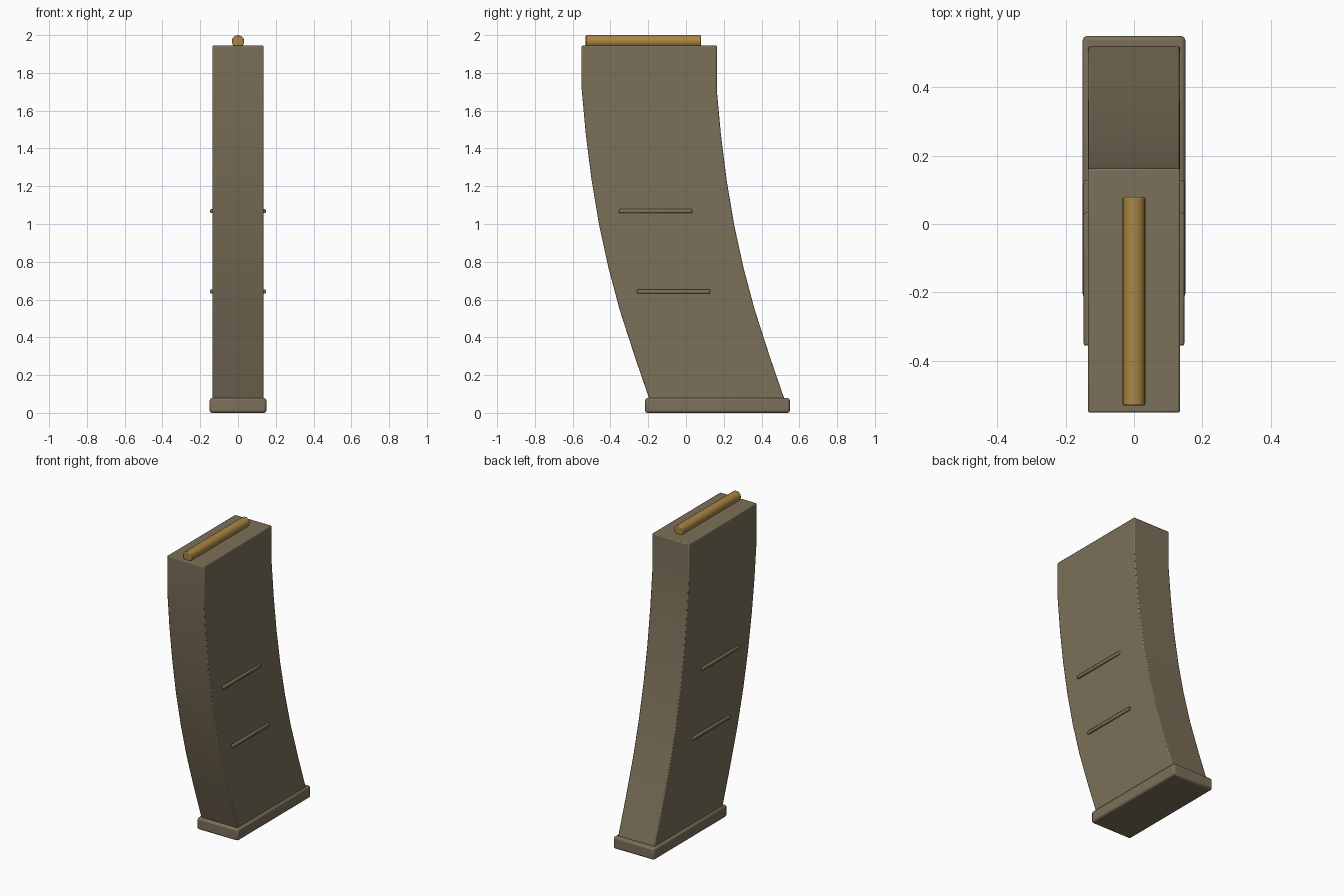
import bpy, bmesh, math
from mathutils import Matrix

if "Cube" in bpy.data.objects:
    bpy.data.objects.remove(bpy.data.objects["Cube"])


def material(name, rgb):
    m = bpy.data.materials.new(name)
    m.diffuse_color = (*rgb, 1)
    m.use_nodes = True
    m.node_tree.nodes["Principled BSDF"].inputs["Base Color"].default_value = m.diffuse_color
    return m


polymer = material("tan_polymer", (0.20, 0.16, 0.10))
brass = material("brass", (0.40, 0.24, 0.055))


def finish(bm, name, mat, bevel, segments=2):
    bmesh.ops.recalc_face_normals(bm, faces=bm.faces)
    mesh = bpy.data.meshes.new(name)
    bm.to_mesh(mesh)
    bm.free()
    obj = bpy.data.objects.new(name, mesh)
    bpy.context.collection.objects.link(obj)
    mesh.materials.append(mat)
    mod = obj.modifiers.new("Bevel", "BEVEL")
    mod.width, mod.segments = bevel, segments
    mod.limit_method, mod.angle_limit = "ANGLE", math.radians(40)
    bpy.ops.object.select_all(action="DESELECT")
    obj.select_set(True)
    bpy.context.view_layer.objects.active = obj
    bpy.ops.object.shade_smooth_by_angle(angle=math.radians(35))
    return obj


def box(name, x, y, z, mat, bevel):
    bm = bmesh.new()
    size = [b - a for a, b in (x, y, z)]
    mid = [(a + b) / 2 for a, b in (x, y, z)]
    bmesh.ops.create_cube(bm, size=1, matrix=Matrix.Translation(mid) @ Matrix.Diagonal((*size, 1)))
    return finish(bm, name, mat, bevel)


# Curved body: constant-depth sections stacked along the front edge (y, z)
front_edge = [(-0.193, 0.07), (-0.272, 0.30), (-0.351, 0.545), (-0.411, 0.77),
              (-0.461, 1.0), (-0.50, 1.233), (-0.53, 1.47), (-0.552, 1.71), (-0.552, 1.945)]
half, depth = 0.135, 0.715
bm = bmesh.new()
rings = [[bm.verts.new(p) for p in ((-half, y, z), (half, y, z),
                                    (half, y + depth, z), (-half, y + depth, z))]
         for y, z in front_edge]
for low, high in zip(rings, rings[1:]):
    for i in range(4):
        j = (i + 1) % 4
        bm.faces.new((low[i], low[j], high[j], high[i]))
bm.faces.new(rings[0][::-1])
bm.faces.new(rings[-1])
finish(bm, "magazine_body", polymer, 0.006)

# Floor plate
box("floor_plate", (-0.15, 0.15), (-0.217, 0.55), (0, 0.078), polymer, 0.012)

# Raised grip ribs on both sides
for label, y0, y1, z in (("upper", -0.356, 0.033, 1.068), ("lower", -0.26, 0.128, 0.643)):
    for side, s in (("right", 1), ("left", -1)):
        x = sorted((s * 0.125, s * 0.147))
        box(f"{label}_rib_{side}", x, (y0, y1), (z - 0.011, z + 0.011), polymer, 0.006)

# Cartridge lying along the top
bm = bmesh.new()
bmesh.ops.create_cone(bm, cap_ends=True, segments=24, radius1=0.033, radius2=0.033, depth=0.61,
                      matrix=Matrix.Translation((0, -0.226, 1.967)) @ Matrix.Rotation(math.pi / 2, 4, "X"))
finish(bm, "top_round", brass, 0.005)
